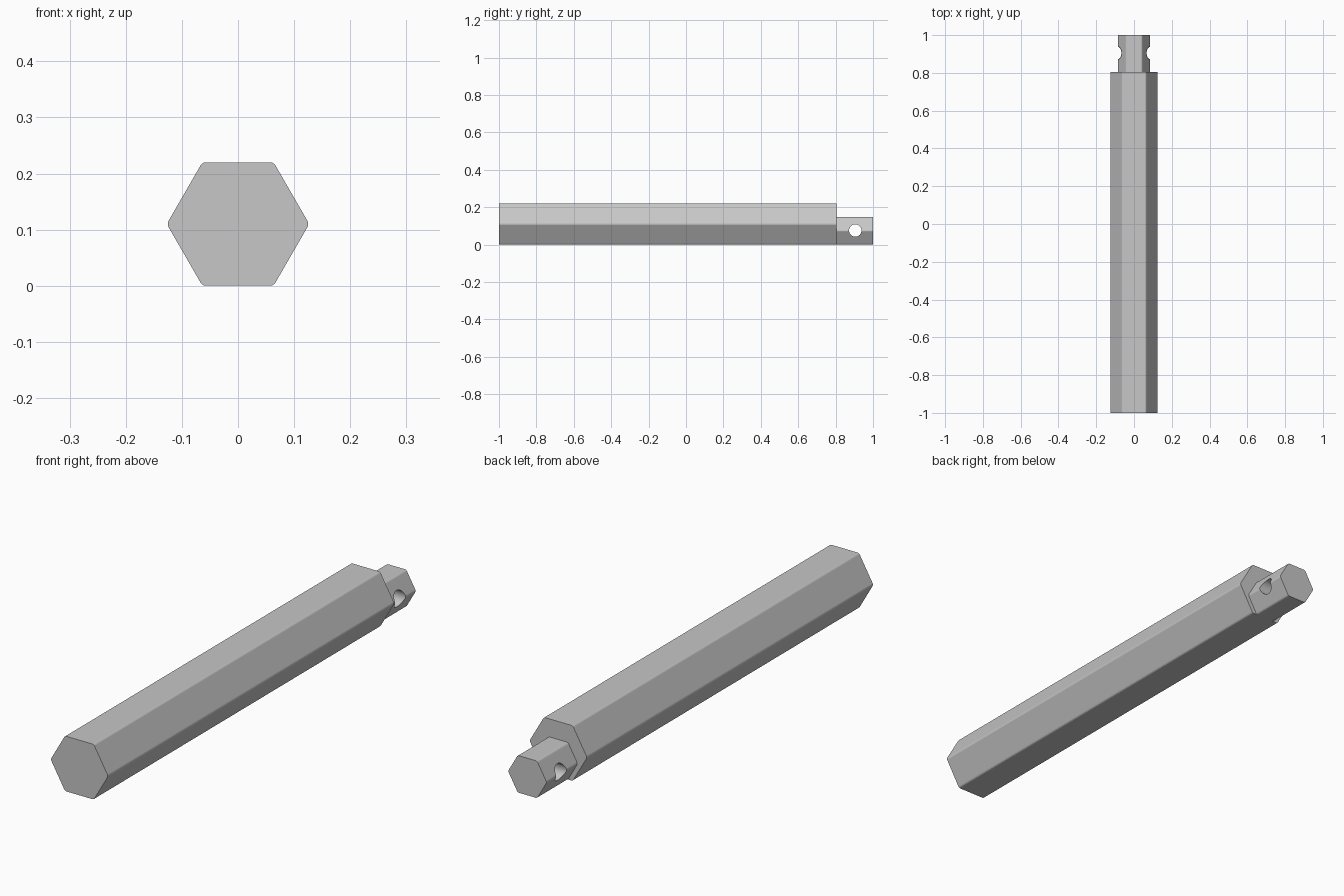
import bpy
import bmesh
from math import radians, cos, atan2
from mathutils import Matrix

cube = bpy.data.objects.get("Cube")
if cube:
    bpy.data.objects.remove(cube, do_unlink=True)

steel = bpy.data.materials.new("plain_grey")
steel.use_nodes = True
grey = (0.57, 0.57, 0.57, 1)
steel.diffuse_color = grey
steel.node_tree.nodes["Principled BSDF"].inputs["Base Color"].default_value = grey


def prism(name, sides, radius, length, turn_axis, centre, edge_round=0):
    """Regular prism tipped over about an axis, with optionally rounded long edges."""
    bm = bmesh.new()
    bmesh.ops.create_cone(bm, cap_ends=True, segments=sides,
                          radius1=radius, radius2=radius, depth=length)
    # Turn a corner towards x before laying the prism down
    bm.verts.ensure_lookup_table()
    corner = bm.verts[0].co
    spin = Matrix.Rotation(-atan2(corner.y, corner.x), 3, 'Z')
    bmesh.ops.rotate(bm, verts=bm.verts[:], matrix=spin)
    if edge_round:
        long_edges = [e for e in bm.edges
                      if abs(e.verts[0].co.z - e.verts[1].co.z) > 0.01]
        bmesh.ops.bevel(bm, geom=long_edges, offset=edge_round, segments=3,
                        profile=0.5, affect='EDGES')
    bmesh.ops.rotate(bm, verts=bm.verts[:],
                     matrix=Matrix.Rotation(radians(90), 3, turn_axis))
    bmesh.ops.translate(bm, verts=bm.verts[:], vec=centre)
    bmesh.ops.recalc_face_normals(bm, faces=bm.faces[:])
    mesh = bpy.data.meshes.new(name)
    bm.to_mesh(mesh)
    bm.free()
    mesh.materials.append(steel)
    obj = bpy.data.objects.new(name, mesh)
    bpy.context.collection.objects.link(obj)
    return obj


def hex_bar(name, height, start, end):
    """Hexagonal bar lying flat on the ground along y."""
    return prism(name, 6, height / 2 / cos(radians(30)), end - start, 'X',
                 (0, (start + end) / 2, height / 2), 0.006)


# Main bar and the thinner tip, flush along the bottom
step = 0.805
hex_bar("hex_body", 0.22, -1, step)
tip = hex_bar("hex_tip", 0.148, step, 1)

# Round cross hole through the tip
drill = prism("hole_cutter", 48, 0.033, 0.4, 'Y', (0, 0.905, 0.075))
drill.hide_render = True
cut = tip.modifiers.new("cross_hole", 'BOOLEAN')
cut.operation = 'DIFFERENCE'
cut.solver = 'EXACT'
cut.object = drill
bpy.ops.object.select_all(action='DESELECT')
bpy.context.view_layer.objects.active = tip
tip.select_set(True)
bpy.ops.object.modifier_apply(modifier=cut.name)
bpy.data.objects.remove(drill, do_unlink=True)

# Smooth the hole wall only; the bar faces stay flat
bpy.ops.object.shade_smooth_by_angle(angle=radians(10))
